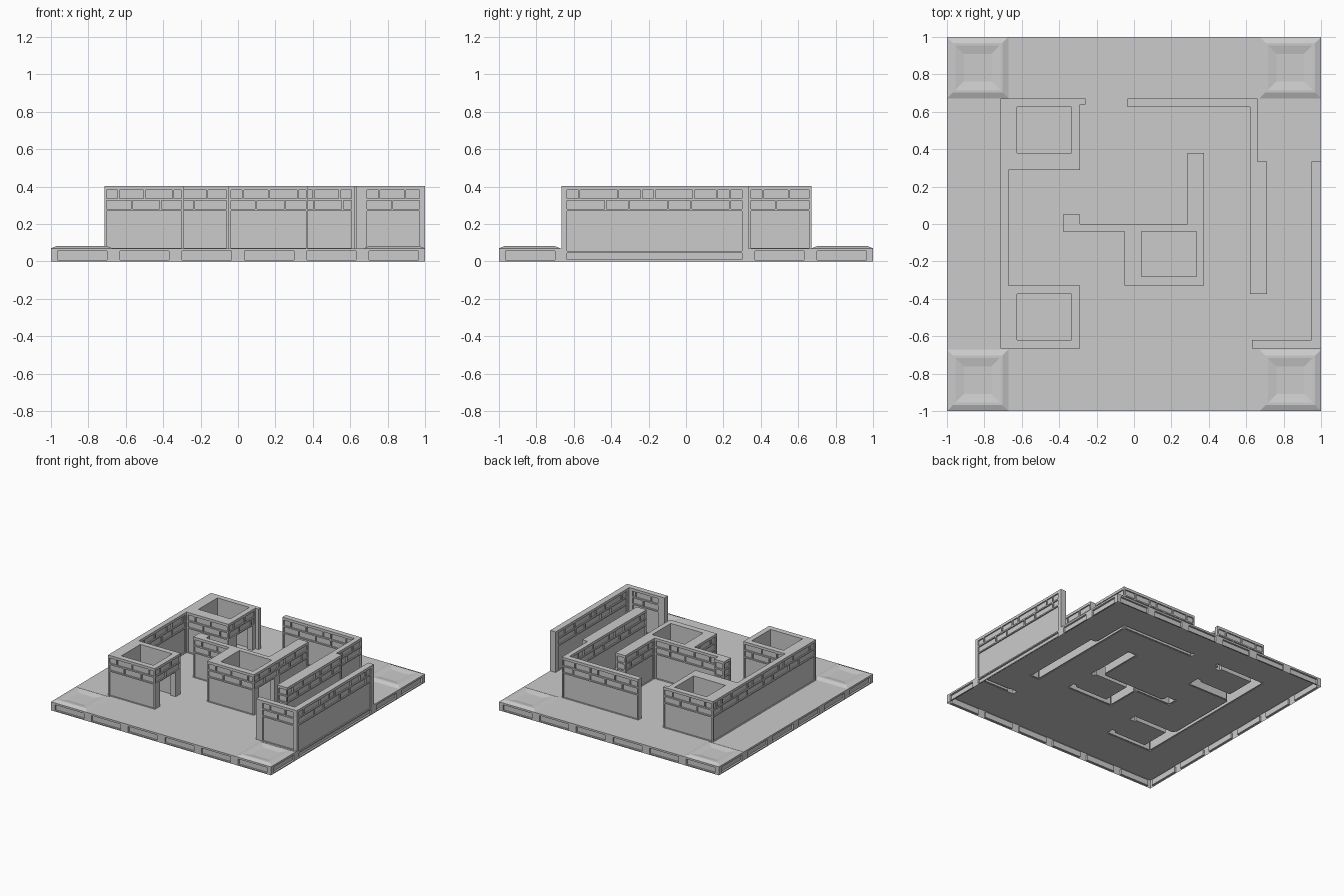
import bpy, bmesh

if "Cube" in bpy.data.objects:
    bpy.data.objects.remove(bpy.data.objects["Cube"])

FLOOR, LINTEL, TOP = 0.07, 0.272, 0.403
# Wall outlines seen from above
OUTLINES = [
    [(-.715, .67), (-.26, .67), (-.26, .64), (-.29, .64), (-.29, .29), (-.67, .29),
     (-.67, -.33), (-.29, -.33), (-.29, -.665), (-.715, -.665)],
    [(-.38, -.04), (-.05, -.04), (-.05, -.33), (.375, -.33), (.375, 0), (.375, .38),
     (.285, .38), (.285, 0), (-.29, 0), (-.29, .05), (-.38, .05)],
    [(-.035, .67), (.66, .67), (.66, .335), (.71, .335), (.71, -.375), (.62, -.375),
     (.62, .625), (-.035, .625)],
    [(.95, .335), (1, .335), (1, -.665), (.63, -.665), (.63, -.62), (.95, -.62)],
]
# Open rooms and the doorways through their right walls: x0, x1, y0, y1
ROOMS = [(-.625, -.335, .38, .625), (-.625, -.335, -.62, -.375), (.04, .335, -.28, -.04)]
DOORS = [(-.335, -.29, .40, .60), (-.335, -.29, -.60, -.395), (.335, .375, -.26, -.06)]


def in_rect(x, y, r):
    return r[0] < x < r[1] and r[2] < y < r[3]


def in_poly(x, y, pts):
    inside = False
    for (ax, ay), (bx, by) in zip(pts, pts[1:] + pts[:1]):
        if (ay > y) != (by > y) and x < ax + (bx - ax) * (y - ay) / (by - ay):
            inside = not inside
    return inside


def solid(x, y, z):
    if abs(x) > 1 or abs(y) > 1 or z < 0 or z > TOP:
        return False
    if z < FLOOR:
        return True
    if any(in_rect(x, y, r) for r in ROOMS) or not any(in_poly(x, y, p) for p in OUTLINES):
        return False
    return z > LINTEL or not any(in_rect(x, y, d) for d in DOORS)


def make_object(name, bm):
    me = bpy.data.meshes.new(name)
    bm.to_mesh(me)
    bm.free()
    ob = bpy.data.objects.new(name, me)
    bpy.context.collection.objects.link(ob)
    return ob


def add_box(bm, lo, hi):
    v = [bm.verts.new((x, y, z)) for x in (lo[0], hi[0]) for y in (lo[1], hi[1]) for z in (lo[2], hi[2])]
    for f in ((0, 1, 3, 2), (4, 6, 7, 5), (0, 4, 5, 1), (2, 3, 7, 6), (0, 2, 6, 4), (1, 5, 7, 3)):
        bm.faces.new([v[i] for i in f])


# Floor slab and walls as one shell
pts = [p for o in OUTLINES for p in o]
rects = ROOMS + DOORS
grid = [
    sorted({-1, 1} | {p[0] for p in pts} | {v for r in rects for v in r[:2]}),
    sorted({-1, 1} | {p[1] for p in pts} | {v for r in rects for v in r[2:]}),
    [0, FLOOR, LINTEL, TOP],
]
bm = bmesh.new()
for i in range(len(grid[0]) - 1):
    for j in range(len(grid[1]) - 1):
        for k in range(3):
            lo = [grid[a][n] for a, n in enumerate((i, j, k))]
            hi = [grid[a][n + 1] for a, n in enumerate((i, j, k))]
            mid = [(p + q) / 2 for p, q in zip(lo, hi)]
            if not solid(*mid):
                continue
            for a in range(3):
                b, c = (a + 1) % 3, (a + 2) % 3
                for side, plane in ((-1, lo[a]), (1, hi[a])):
                    probe = mid[:]
                    probe[a] = plane + side * 0.001
                    if solid(*probe):
                        continue
                    quad = []
                    for u, w in ((lo[b], lo[c]), (hi[b], lo[c]), (hi[b], hi[c]), (lo[b], hi[c])):
                        co = [0, 0, 0]
                        co[a], co[b], co[c] = plane, u, w
                        quad.append(bm.verts.new(co))
                    bm.faces.new(quad if side > 0 else quad[::-1])
bmesh.ops.remove_doubles(bm, verts=bm.verts, dist=1e-4)
bmesh.ops.recalc_face_normals(bm, faces=bm.faces)
shell = make_object("floor_and_walls", bm)

# Recess cutters: panels, brick rows and slab edge panels
cut = bmesh.new()


def recess(axis, plane, s0, s1, z0, z1, depth=0.01):
    if axis == 0:
        add_box(cut, (s0, plane - depth, z0), (s1, plane + depth, z1))
    else:
        add_box(cut, (plane - depth, s0, z0), (plane + depth, s1, z1))


def brick_row(axis, plane, s0, s1, z0, z1, widths, start):
    s, n = s0, start
    while s < s1 - 0.02:
        e = s + widths[n % len(widths)]
        if e > s1 - 0.03:
            e = s1
        recess(axis, plane, s, e, z0, z1)
        s, n = e + 0.009, n + 1


for o in OUTLINES:
    for p, q in zip(o, o[1:] + o[:1]):
        axis = 0 if p[1] == q[1] else 1
        plane = p[1 - axis]
        s0, s1 = sorted((p[axis], q[axis]))
        if s1 - s0 < 0.08:
            continue
        m0 = m1 = 0.012
        if o is OUTLINES[3]:
            m0, m1 = (0.06, 0.03) if axis == 0 else (0.03, 0.035)
        s0, s1 = s0 + m0, s1 - m1
        widths = (0.2, 0.115) if (s1 - s0) > 0.85 else (0.13, 0.145)
        brick_row(axis, plane, s0, s1, 0.28, 0.326, widths, 0)
        brick_row(axis, plane, s0, s1, 0.337, 0.382, (0.06,) + widths, 0)
        door = axis == 1 and any(abs(plane - d[1]) < 1e-4 and s0 < (d[2] + d[3]) / 2 < s1 for d in DOORS)
        if not door:
            recess(axis, plane, s0, s1, 0.055 if plane == 1 else 0.073, 0.27)

for axis in (0, 1):
    for plane in (-1, 1):
        for n in range(6):
            if axis == 1 and plane == 1 and 1 <= n <= 3:
                continue
            c = -1 + (n + 0.5) / 3
            recess(axis, plane, c - 0.132, c + 0.132, 0.008, 0.055, 0.015)
recess(1, 1, -0.635, 0.30, 0.01, 0.045, 0.015)
bmesh.ops.recalc_face_normals(cut, faces=cut.faces)
cutter = make_object("recess_cutter", cut)
cutter.hide_render = True

mod = shell.modifiers.new("recesses", 'BOOLEAN')
mod.operation, mod.solver, mod.object = 'DIFFERENCE', 'EXACT', cutter
deps = bpy.context.evaluated_depsgraph_get()
result = bpy.data.meshes.new_from_object(shell.evaluated_get(deps))
shell.modifiers.clear()
shell.data = result
bpy.data.objects.remove(cutter)

# Open underside
bm = bmesh.new()
bm.from_mesh(result)
bottom = [f for f in bm.faces if all(v.co.z < 1e-4 for v in f.verts)]
bmesh.ops.delete(bm, geom=bottom, context='FACES')
bm.to_mesh(result)
bm.free()

# Raised corner pads with a shallow dish
for sx in (-1, 1):
    for sy in (-1, 1):
        bm = bmesh.new()
        prev = None
        for inset, z in ((0, FLOOR), (0.032, 0.083), (0.045, 0.083), (0.09, 0.074)):
            x0, x1 = sorted((sx * (0.672 + inset), sx * (1 - inset)))
            y0, y1 = sorted((sy * (0.672 + inset), sy * (1 - inset)))
            ring = [bm.verts.new((x, y, z)) for x, y in ((x0, y0), (x1, y0), (x1, y1), (x0, y1))]
            if prev:
                for i in range(4):
                    k = (i + 1) % 4
                    bm.faces.new((prev[i], prev[k], ring[k], ring[i]))
            prev = ring
        bm.faces.new(prev)
        make_object("corner_pad", bm)
